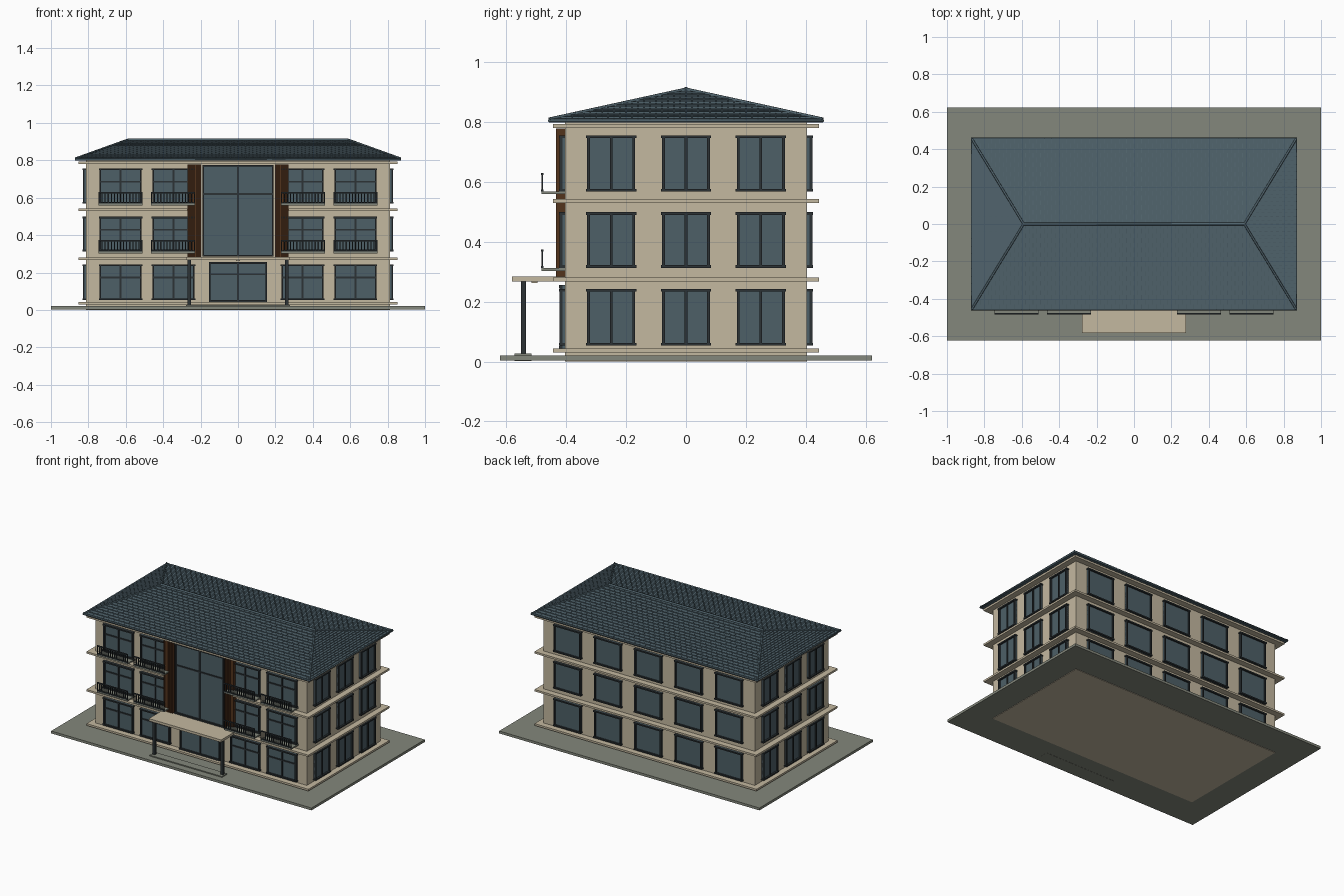
import bpy, bmesh, math
from mathutils import Vector, Matrix

cube = bpy.data.objects.get("Cube")
if cube:
    bpy.data.objects.remove(cube, do_unlink=True)


def material(name, rgb):
    m = bpy.data.materials.new(name)
    m.use_nodes = True
    m.diffuse_color = (*rgb, 1)
    m.node_tree.nodes["Principled BSDF"].inputs["Base Color"].default_value = (*rgb, 1)
    return m


WALL = material("beige_stone", (0.55, 0.48, 0.35))
PAVING = material("grey_paving", (0.23, 0.245, 0.20))
GLASS = material("blue_grey_glass", (0.075, 0.115, 0.135))
FRAME = material("charcoal_metal", (0.025, 0.032, 0.036))
WOOD = material("brown_timber", (0.085, 0.033, 0.012))
ROOF = material("slate_roof", (0.08, 0.125, 0.15))


def finish(name, bm, mats):
    me = bpy.data.meshes.new(name)
    bm.to_mesh(me)
    bm.free()
    for m in mats:
        me.materials.append(m)
    ob = bpy.data.objects.new(name, me)
    bpy.context.collection.objects.link(ob)
    return ob


def add_box(bm, x, y, z, slot=0):
    """Add a box from three (min, max) ranges."""
    size = [r[1] - r[0] for r in (x, y, z)]
    mid = [(r[1] + r[0]) / 2 for r in (x, y, z)]
    mat = Matrix.Translation(mid) @ Matrix.Diagonal((*size, 1))
    new = bmesh.ops.create_cube(bm, size=1, matrix=mat)
    for f in {f for v in new["verts"] for f in v.link_faces}:
        f.material_index = slot


def box(name, x, y, z, mat):
    bm = bmesh.new()
    add_box(bm, x, y, z)
    return finish(name, bm, [mat])


def window(name, centre, w, z, facing=0, verticals=(0,), transom=None, sill=0.004):
    """Glazed opening whose back lies on the wall; facing turns it about z."""
    bm = bmesh.new()
    h, b, d = w / 2, 0.009, 0.018
    add_box(bm, (-h, h), (-0.008, 0.004), z, 1)
    for s in (-1, 1):
        add_box(bm, (s * h - b / 2 * (1 + s), s * h + b / 2 * (1 - s)), (-d, 0), z)
    for base in (z[0], z[1] - b):
        add_box(bm, (-h - sill, h + sill), (-d - 0.002, 0), (base, base + b))
    for x in verticals:
        add_box(bm, (x - b / 2, x + b / 2), (-d + 0.003, 0), z)
    if transom:
        add_box(bm, (-h, h), (-d + 0.004, 0), (transom - b / 2, transom + b / 2))
    ob = finish(name, bm, [FRAME, GLASS])
    ob.location = (*centre, 0)
    ob.rotation_euler.z = facing


# Ground, walls and floor bands
BX, BY = 0.812, 0.404
box("paved_ground", (-1, 1), (-0.622, 0.622), (0.003, 0.02), PAVING)
box("walls", (-BX, BX), (-BY, BY), (0, 0.80), WALL)
for i, z in enumerate((0.03, 0.267, 0.53, 0.78)):
    o = 0.041
    if i == 2:
        # This band stops either side of the tall glazing at the front
        bm = bmesh.new()
        add_box(bm, (-BX - o, BX + o), (-BY + 0.02, BY + o), (z, z + 0.013))
        for s in (-1, 1):
            xs = sorted((s * 0.27, s * (BX + o)))
            add_box(bm, xs, (-BY - o, -BY + 0.02), (z, z + 0.013))
        finish("floor_band_2", bm, [WALL])
    else:
        box(f"floor_band_{i}", (-BX - o, BX + o), (-BY - o, BY + o), (z, z + 0.013), WALL)

# Windows on all four sides, floor by floor
floors = ((0.053, 0.243), (0.313, 0.499), (0.568, 0.756))
for n, z in enumerate(floors):
    for i, x in enumerate((-0.628, -0.345, 0.345, 0.628)):
        window(f"front_window_{n}_{i}", (x, -BY), 0.225, z, transom=z[1] - 0.07)
    for i in range(5):
        window(f"back_window_{n}_{i}", (0.31 * (i - 2), BY), 0.205, z, math.pi, ())
    for side, s in (("left", 1), ("right", -1)):
        for i in range(3):
            window(f"{side}_window_{n}_{i}", (s * BX, 0.25 * (i - 1)), 0.16, z, s * math.pi / 2)

# Tall central glazing and entrance doors
window("stair_glazing", (0, -BY - 0.006), 0.38, (0.285, 0.775), transom=0.62, sill=0)
window("entrance_doors", (0, -BY), 0.31, (0.043, 0.255), transom=0.19, sill=0)

# Timber slat panels beside the glazing
for side, s in (("left", 1), ("right", -1)):
    bm = bmesh.new()
    add_box(bm, sorted((s * 0.197, s * 0.27)), (-0.424, -BY), (0.283, 0.778))
    for i in range(6):
        x = s * (0.203 + i * 0.0122)
        add_box(bm, (x - 0.0045, x + 0.0045), (-0.434, -0.42), (0.283, 0.778))
    finish(f"timber_panel_{side}", bm, [WOOD])

# Balconies with railings
for n, z in enumerate((0.303, 0.559)):
    for i, x in enumerate((-0.628, -0.347, 0.347, 0.628)):
        h = 0.118
        box(f"balcony_slab_{n}_{i}", (x - h, x + h), (-0.483, -BY), (z, z + 0.009), PAVING)
        bm = bmesh.new()
        for rail in (z + 0.009, z + 0.064):
            add_box(bm, (x - h, x + h), (-0.484, -0.477), (rail, rail + 0.007))
        bars = 14
        for k in range(bars + 1):
            bx = x - h + 0.003 + k * (2 * h - 0.006) / bars
            add_box(bm, (bx - 0.003, bx + 0.003), (-0.483, -0.478), (z + 0.009, z + 0.068))
        finish(f"balcony_railing_{n}_{i}", bm, [FRAME])

# Entrance canopy, columns and step
box("canopy", (-0.278, 0.278), (-0.582, -BY), (0.267, 0.284), WALL)
box("canopy_lamp", (-0.012, 0.012), (-0.516, -0.496), (0.262, 0.268), WALL)
box("entrance_step", (-0.278, 0.278), (-0.573, -0.517), (0.002, 0.027), PAVING)
for side, s in (("left", 1), ("right", -1)):
    box(f"canopy_column_{side}", sorted((s * 0.252, s * 0.27)), (-0.552, -0.535),
        (0.02, 0.268), FRAME)

# Hipped roof body
EX, EY, RX, Z0, Z1 = 0.868, 0.457, 0.59, 0.808, 0.908
bm = bmesh.new()
for x in (-1, 1):
    for y in (-1, 1):
        for z in (0.798, Z0):
            bm.verts.new((x * EX, y * EY, z))
    bm.verts.new((x * RX, 0, Z1))
bmesh.ops.convex_hull(bm, input=bm.verts)
finish("roof_body", bm, [ROOF])

# Overlapping roof tiles in staggered rows on each slope
ROWS, TILE, GAP, LIFT = 18, 0.04, 0.0015, 0.005
bm = bmesh.new()
slopes = [(Vector((1, 0, 0)), Vector((0, s, 0)), (EX, RX), (EY, 0)) for s in (-1, 1)]
slopes += [(Vector((0, 1, 0)), Vector((s, 0, 0)), (EY, 0), (EX, RX)) for s in (-1, 1)]


def lerp(pair, t):
    return pair[0] + (pair[1] - pair[0]) * t


for along, out, width, reach in slopes:
    def point(u, t, lift):
        w = lerp(width, t)
        u = max(-w, min(w, u))
        return bm.verts.new(along * u + out * lerp(reach, t) + Vector((0, 0, lerp((Z0, Z1), t) + lift)))

    for r in range(ROWS):
        t0, t1 = r / ROWS, (r + 1) / ROWS
        w = lerp(width, t0)
        count = math.ceil(w / TILE) + 1
        for k in range(-count, count):
            a = (k + 0.5 * (r % 2)) * TILE + GAP
            b = a + TILE - 2 * GAP
            if b <= -w or a >= w:
                continue
            low = [point(u, t0, 0) for u in (a, b)]
            top = [point(u, t0, LIFT) for u in (a, b)]
            far = [point(u, t1, 0.0005) for u in (a, b)]
            bm.faces.new((top[0], top[1], far[1], far[0]))
            bm.faces.new((low[0], low[1], top[1], top[0]))
            bm.faces.new((low[0], top[0], far[0]))
            bm.faces.new((low[1], far[1], top[1]))
bmesh.ops.dissolve_degenerate(bm, dist=1e-5, edges=bm.edges)
bmesh.ops.recalc_face_normals(bm, faces=bm.faces)
for f in bm.faces:
    if f.normal.z < -0.01:
        f.normal_flip()
finish("roof_tiles", bm, [ROOF])


# Ridge, hip caps and eave gutter
def rod(name, points, radius, closed=False):
    cu = bpy.data.curves.new(name, "CURVE")
    cu.dimensions = "3D"
    cu.bevel_depth = radius
    cu.bevel_resolution = 1
    cu.use_fill_caps = True
    sp = cu.splines.new("POLY")
    sp.points.add(len(points) - 1)
    for p, co in zip(sp.points, points):
        p.co = (*co, 1)
    sp.use_cyclic_u = closed
    cu.materials.append(ROOF)
    bpy.context.collection.objects.link(bpy.data.objects.new(name, cu))


rod("ridge_cap", [(-RX, 0, Z1 + 0.002), (RX, 0, Z1 + 0.002)], 0.008)
corners = [(-1, -1), (1, -1), (1, 1), (-1, 1)]
for i, (x, y) in enumerate(corners):
    rod(f"hip_cap_{i}", [(x * EX, y * EY, Z0 + 0.002), (x * RX, 0, Z1 + 0.002)], 0.006)
rod("eave_gutter", [(x * EX, y * EY, 0.805) for x, y in corners], 0.006, True)
